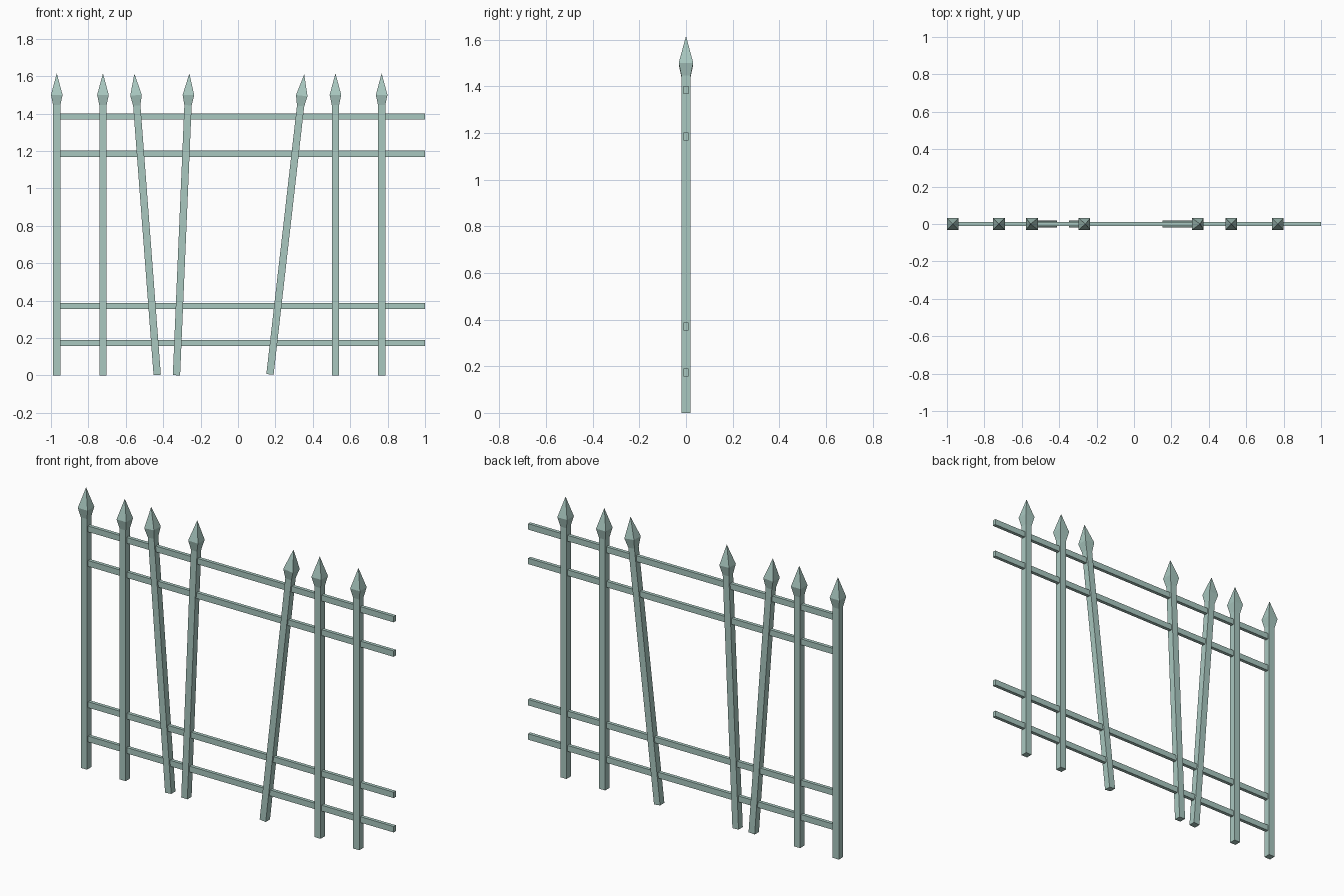
import bpy, bmesh, math
from mathutils import Matrix, Vector

if "Cube" in bpy.data.objects:
    bpy.data.objects.remove(bpy.data.objects["Cube"])

LENGTH = 1.615


def make_object(name, bm):
    bmesh.ops.recalc_face_normals(bm, faces=bm.faces)
    mesh = bpy.data.meshes.new(name)
    bm.to_mesh(mesh)
    bm.free()
    obj = bpy.data.objects.new(name, mesh)
    bpy.context.collection.objects.link(obj)
    mat = bpy.data.materials.get("verdigris") or bpy.data.materials.new("verdigris")
    mat.diffuse_color = (0.40, 0.58, 0.53, 1)
    mat.use_nodes = True
    mat.node_tree.nodes["Principled BSDF"].inputs["Base Color"].default_value = mat.diffuse_color
    mesh.materials.append(mat)
    return obj


# Square paling with a spear head, lofted from square sections (z, half width)
def paling(name, x_bottom, x_top):
    bm = bmesh.new()
    rings = []
    for z, r in ((0, 0.0195), (1.445, 0.0195), (1.50, 0.031)):
        rings.append([bm.verts.new((sx * r, sy * r, z))
                      for sx, sy in ((-1, -1), (1, -1), (1, 1), (-1, 1))])
    tip = bm.verts.new((0, 0, LENGTH))
    bm.faces.new(rings[0][::-1])
    for i in range(4):
        j = (i + 1) % 4
        for a, b in zip(rings, rings[1:]):
            bm.faces.new((a[i], a[j], b[j], b[i]))
        bm.faces.new((rings[-1][i], rings[-1][j], tip))
    # lean about the middle of the paling
    obj = make_object(name, bm)
    lean = math.asin((x_top - x_bottom) / LENGTH)
    middle = Vector(((x_bottom + x_top) / 2, 0, LENGTH / 2))
    obj.matrix_world = (Matrix.Translation(middle) @ Matrix.Rotation(lean, 4, 'Y')
                        @ Matrix.Translation((0, 0, -LENGTH / 2)))


# Horizontal rail running from the end post to the open right side
def rail(name, z, x0=-0.97, x1=1.0):
    bm = bmesh.new()
    bmesh.ops.create_cube(bm, size=1)
    bmesh.ops.scale(bm, vec=(x1 - x0, 0.02, 0.034), verts=bm.verts)
    make_object(name, bm).location = ((x0 + x1) / 2, 0, z)


# Upright palings
for i, x in enumerate((-0.969, -0.722, 0.521, 0.768)):
    paling(f"upright_paling_{i + 1}", x, x)

# Bent palings leaning sideways
for i, (xb, xt) in enumerate(((-0.432, -0.554), (-0.329, -0.26), (0.171, 0.354))):
    paling(f"leaning_paling_{i + 1}", xb, xt)

# Paired rails near the bottom and top
for i, z in enumerate((0.173, 0.371, 1.185, 1.384)):
    rail(f"rail_{i + 1}", z)
